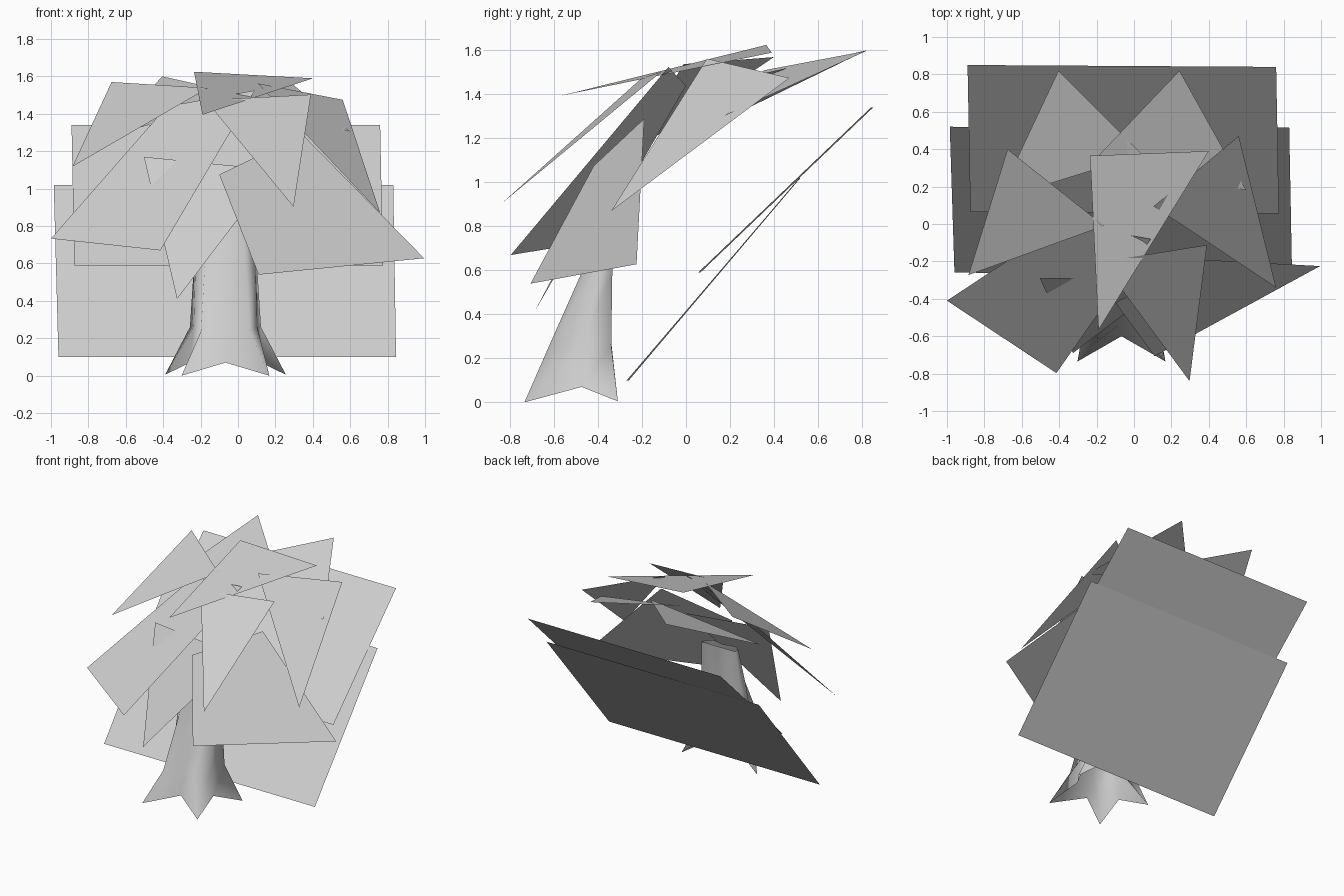
import bpy, bmesh

grey = bpy.data.materials.new("pale_grey")
grey.diffuse_color = (0.62, 0.62, 0.62, 1)


def finish(bm, name, up=None):
    me = bpy.data.meshes.new(name)
    bm.normal_update()
    if up is not None:
        for f in bm.faces:
            f.smooth = True
            if f.normal.z < 0:
                f.normal_flip()
    bm.to_mesh(me)
    bm.free()
    me.materials.append(grey)
    ob = bpy.data.objects.new(name, me)
    bpy.context.collection.objects.link(ob)
    return ob


def card(name, *corners):
    """A single flat sheet, facing upward."""
    bm = bmesh.new()
    bm.faces.new([bm.verts.new(c) for c in corners])
    finish(bm, name, up=True)


# Two large sloping sheets behind the tree
card("upper_back_sheet", (-.89, .85, 1.34), (.76, .84, 1.34),
     (.775, .055, .59), (-.875, .065, .59))
card("lower_back_sheet", (-.985, .52, 1.02), (.83, .515, 1.02),
     (.845, -.27, .10), (-.96, -.26, .10))

# Crown: fronds radiating from the top of the trunk
card("top_frond", (-.235, .365, 1.625), (.40, .39, 1.59), (-.19, -.567, 1.395))
card("left_frond", (-.676, .40, 1.57), (-.885, -.273, 1.118), (-.16, -.01, 1.538))
card("right_frond", (.56, .47, 1.475), (.76, -.34, .87), (.105, .095, 1.563))
card("back_left_frond", (-.404, .82, 1.60), (-.729, .13, 1.265), (.046, .37, 1.50))
card("back_right_frond", (.243, .82, 1.598), (.60, .18, 1.305), (-.20, .355, 1.51))
card("front_frond", (.39, -.112, 1.503), (.297, -.84, .903), (-.174, -.203, 1.473))
card("low_left_frond", (-1.0, -.41, .733), (-.415, -.797, .67),
     (.09, -.08, 1.525), (-.38, 0, 1.44))
card("low_right_frond", (.995, -.225, .628), (.11, -.707, .54),
     (-.10, -.42, 1.075), (.345, -.19, 1.29))
card("hanging_frond", (-.326, -.69, .41), (-.503, -.29, 1.17), (.20, -.29, 1.10))

# Trunk: right half of each ring, from front centre to back centre, as
# (offset from the middle, y, z); the left half is mirrored
MID = -.067
rings = [
    [(0, -.60, .07), (.235, -.735, 0), (.19, -.475, .07), (.323, -.31, .005), (0, -.34, .265)],
    [(0, -.53, .27), (.13, -.63, .24), (.17, -.47, .26), (.19, -.34, .26), (0, -.34, .275)],
    [(0, -.44, .60), (.11, -.47, .60), (.16, -.41, .60), (.168, -.335, .60), (0, -.335, .60)],
    [(0, -.35, .91), (.09, -.37, .91), (.14, -.34, .91), (.145, -.30, .91), (0, -.30, .91)],
]
bm = bmesh.new()
loops = []
for half in rings:
    full = half + [(-x, y, z) for x, y, z in half[3:0:-1]]
    loops.append([bm.verts.new((MID + x, y, z)) for x, y, z in full])
for low, high in zip(loops, loops[1:]):
    for i in range(8):
        j = (i + 1) % 8
        bm.faces.new((low[i], low[j], high[j], high[i]))
for f in bm.faces:
    f.smooth = True
finish(bm, "trunk")
